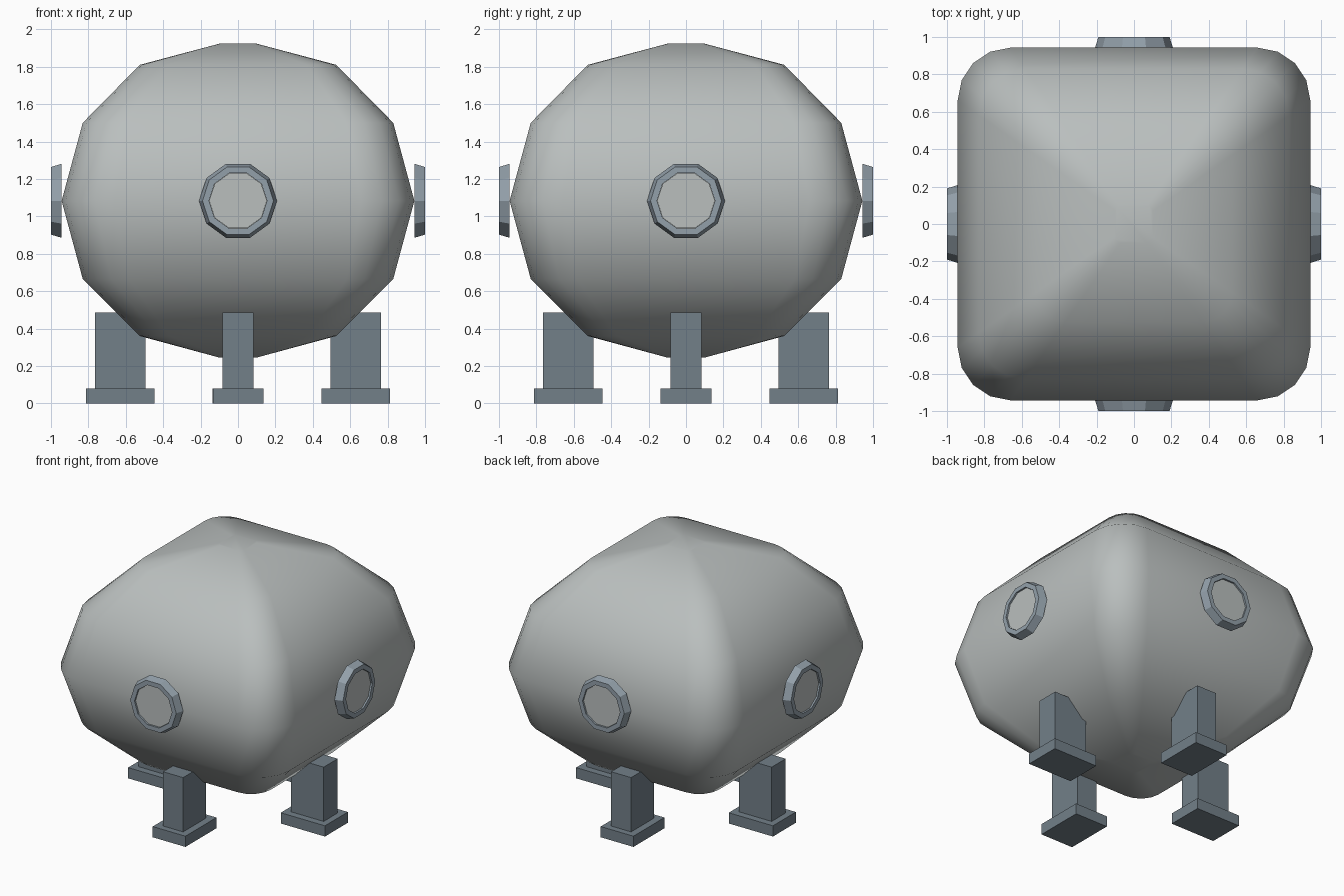
import bpy, bmesh
from math import sin, cos, pi
from mathutils import Matrix, Vector

if "Cube" in bpy.data.objects:
    bpy.data.objects.remove(bpy.data.objects["Cube"])


def material(name, rgb):
    m = bpy.data.materials.new(name)
    m.use_nodes = True
    m.diffuse_color = (*rgb, 1)
    m.node_tree.nodes["Principled BSDF"].inputs["Base Color"].default_value = (*rgb, 1)
    return m


HULL = material("pale grey hull", (0.49, 0.52, 0.515))
RIM = material("blue grey rim", (0.29, 0.35, 0.40))
LEG = material("dark slate leg", (0.17, 0.215, 0.25))


def finish(bm, name, mat, smooth=False):
    bmesh.ops.recalc_face_normals(bm, faces=bm.faces)
    for f in bm.faces:
        f.smooth = smooth
    mesh = bpy.data.meshes.new(name)
    bm.to_mesh(mesh)
    bm.free()
    mesh.materials.append(mat)
    obj = bpy.data.objects.new(name, mesh)
    bpy.context.collection.objects.link(obj)
    return obj


def bridge(bm, a, b):
    n = len(a)
    for i in range(n):
        bm.faces.new((a[i], a[(i + 1) % n], b[(i + 1) % n], b[i]))


def hull():
    # rounded square section, scaled along a twelve-sided profile
    section = []
    for q in range(4):
        for s in range(5):
            a = q * pi / 2 + s * pi / 8
            cx = 0.7 if q in (0, 3) else -0.7
            cy = 0.7 if q in (0, 1) else -0.7
            section.append((cx + 0.3 * cos(a), cy + 0.3 * sin(a)))
    bm = bmesh.new()
    rings = []
    for half, z in ((0.10, 0.245), (0.525, 0.36), (0.83, 0.665), (0.943, 1.083),
                    (0.83, 1.50), (0.525, 1.81), (0.10, 1.923)):
        rings.append([bm.verts.new((x * half, y * half, z)) for x, y in section])
    for a, b in zip(rings, rings[1:]):
        bridge(bm, a, b)
    bm.faces.new(rings[0])
    bm.faces.new(rings[-1])
    finish(bm, "hull", HULL, smooth=True)


def box(name, size, centre, turn):
    bm = bmesh.new()
    bmesh.ops.create_cube(bm, size=1)
    bm.transform(turn @ Matrix.Translation(centre) @ Matrix.Diagonal((*size, 1)))
    finish(bm, name, LEG)


def decagon(bm, radius, x):
    return [bm.verts.new((x, radius * cos(i * pi / 5), 1.083 + radius * sin(i * pi / 5)))
            for i in range(10)]


def porthole(side, turn):
    # tapered ten-sided rim with an open centre
    bm = bmesh.new()
    loops = [decagon(bm, r, x) for r, x in
             ((0.155, 0.943), (0.208, 0.943), (0.19, 1.0), (0.155, 1.0))]
    for i in range(4):
        bridge(bm, loops[i], loops[(i + 1) % 4])
    bm.transform(turn)
    finish(bm, side + "_porthole_rim", RIM)
    # flat pane set just behind the rim face
    bm = bmesh.new()
    back, front = decagon(bm, 0.154, 0.945), decagon(bm, 0.154, 0.988)
    bridge(bm, back, front)
    bm.faces.new(back)
    bm.faces.new(front)
    bm.transform(turn)
    finish(bm, side + "_porthole_pane", HULL)


hull()
for i, side in enumerate(("left", "back", "right", "front")):
    turn = Matrix.Rotation(i * pi / 2, 4, "Z")
    porthole(side, turn)
    box(side + "_leg", (0.27, 0.165, 0.41), Vector((0.63, 0, 0.28)), turn)
    box(side + "_foot", (0.365, 0.27, 0.08), Vector((0.63, 0, 0.04)), turn)
